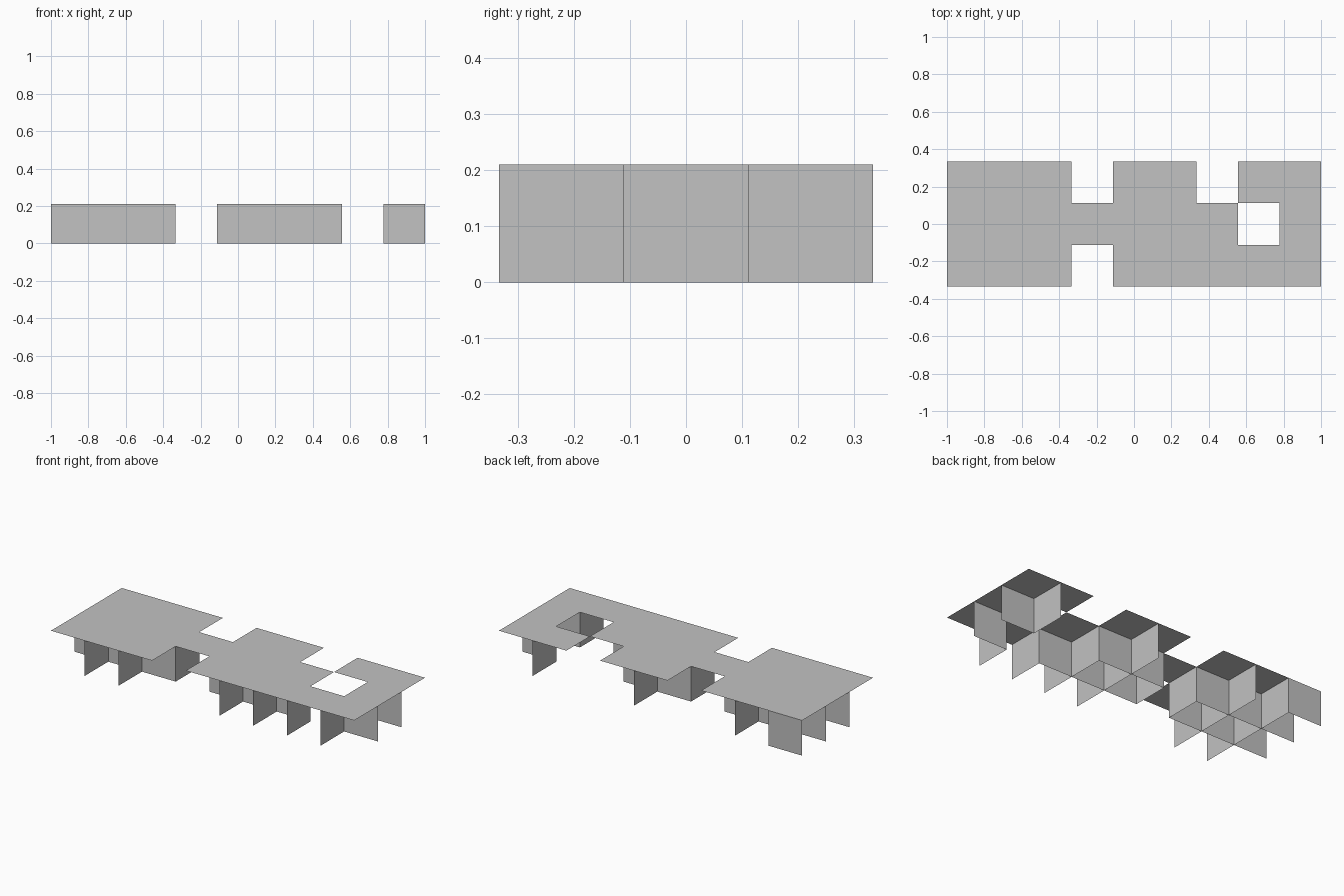
import bpy
import bmesh

cube = bpy.data.objects.get("Cube")
if cube:
    bpy.data.objects.remove(cube, do_unlink=True)

CELL = 2 / 9
HEIGHT = 0.21

# Floor plan, back row first: # is a panel, . is an opening
PLAN = ["###.##.##",
        "#######.#",
        "###.#####"]
ROWS = PLAN[::-1]
COLS = len(ROWS[0])

grey = bpy.data.materials.new("plain_grey")
grey.use_nodes = True
colour = (0.54, 0.54, 0.54, 1)
grey.diffuse_color = colour
grey.node_tree.nodes["Principled BSDF"].inputs["Base Color"].default_value = colour


def filled(col, row):
    return 0 <= col < COLS and 0 <= row < len(ROWS) and ROWS[row][col] == "#"


def point(col, row, z):
    return ((col - COLS / 2) * CELL, (row - len(ROWS) / 2) * CELL, z)


def build(name, quads):
    bm = bmesh.new()
    for quad in quads:
        bm.faces.new([bm.verts.new(p) for p in quad])
    bmesh.ops.remove_doubles(bm, verts=bm.verts, dist=0.001)
    mesh = bpy.data.meshes.new(name)
    bm.to_mesh(mesh)
    bm.free()
    mesh.materials.append(grey)
    obj = bpy.data.objects.new(name, mesh)
    bpy.context.collection.objects.link(obj)


def wall(c0, r0, c1, r1):
    return [point(c0, r0, 0), point(c1, r1, 0),
            point(c1, r1, HEIGHT), point(c0, r0, HEIGHT)]


cells = [(c, r) for r in range(len(ROWS)) for c in range(COLS) if filled(c, r)]

# Thin flat top
build("top_panel", [[point(c, r, HEIGHT), point(c + 1, r, HEIGHT),
                     point(c + 1, r + 1, HEIGHT), point(c, r + 1, HEIGHT)]
                    for c, r in cells])

# Hanging walls wherever two panels meet
build("cross_walls", [wall(c + 1, r, c + 1, r + 1)
                      for c, r in cells if filled(c + 1, r)])
build("long_walls", [wall(c + 1, r + 1, c, r + 1)
                     for c, r in cells if filled(c, r + 1)])

# Single wall on the outer edge at the back corner
build("back_corner_wall", [wall(1, len(ROWS), 0, len(ROWS))])
